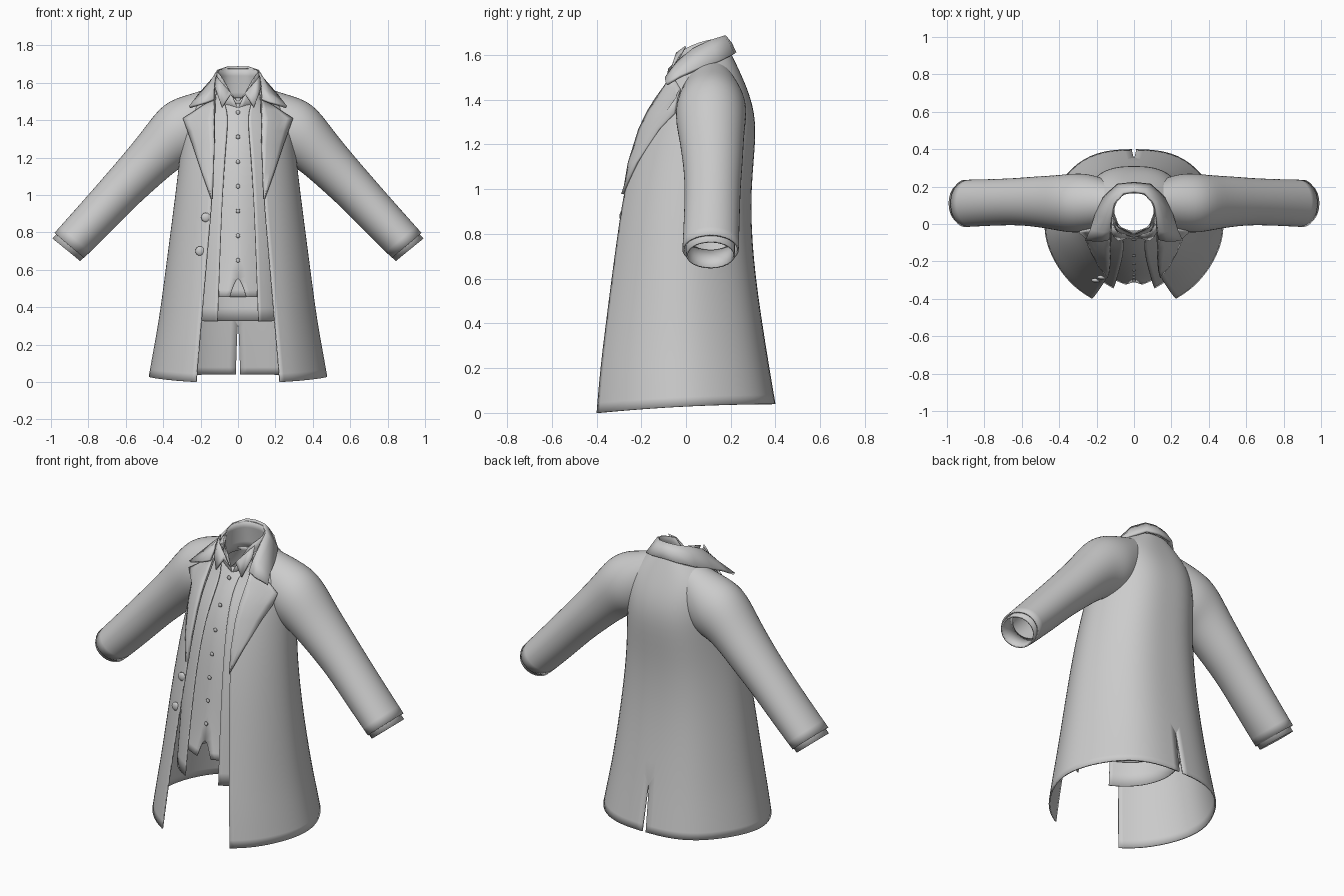
import bpy, bmesh, math
from mathutils import Vector
from mathutils.bvhtree import BVHTree

if "Cube" in bpy.data.objects:
    bpy.data.objects.remove(bpy.data.objects["Cube"])

cloth = bpy.data.materials.new("grey cloth")
cloth.use_nodes = True
cloth.diffuse_color = (0.6, 0.6, 0.6, 1)
cloth.node_tree.nodes["Principled BSDF"].inputs["Base Color"].default_value = (0.6, 0.6, 0.6, 1)


def finish(ob, angle=40):
    ob.data.materials.append(cloth)
    bpy.ops.object.select_all(action='DESELECT')
    ob.select_set(True)
    bpy.context.view_layer.objects.active = ob
    bpy.ops.object.shade_smooth_by_angle(angle=math.radians(angle))
    return ob


def loft(name, rows, closed=False, mirror=True, subsurf=0, thick=0.008):
    """Skin a sheet or tube through rows of points."""
    bm = bmesh.new()
    grid = [[bm.verts.new(p) for p in row] for row in rows]
    n = len(rows[0])
    for a, b in zip(grid, grid[1:]):
        for i in range(n if closed else n - 1):
            j = (i + 1) % n
            bm.faces.new((a[i], a[j], b[j], b[i]))
    bmesh.ops.recalc_face_normals(bm, faces=bm.faces)
    # face the sheet away from the body axis
    if sum((f.normal.dot(f.calc_center_median() - Vector((0, 0.06, 1)))) for f in bm.faces) < 0 and not closed:
        bmesh.ops.reverse_faces(bm, faces=bm.faces)
    me = bpy.data.meshes.new(name)
    bm.to_mesh(me)
    bm.free()
    ob = bpy.data.objects.new(name, me)
    bpy.context.collection.objects.link(ob)
    finish(ob)
    if mirror:
        m = ob.modifiers.new("mirror", 'MIRROR')
        m.merge_threshold = 0.0005
    if subsurf:
        s = ob.modifiers.new("smooth", 'SUBSURF')
        s.levels = s.render_levels = subsurf
        s.boundary_smooth = 'PRESERVE_CORNERS'
    if thick:
        s = ob.modifiers.new("thickness", 'SOLIDIFY')
        s.thickness = thick
    return ob


# Half cross-section from centre back to front edge, as fractions of width and depth
SECTION = [(0, 1), (.33, .99), (.63, .84), (.86, .5), (1, .1), (.98, -.25), (.84, -.6)]


def half_ring(zb, zf, w, front, back, edge, slit=0):
    mid, half = (front + back) / 2, (back - front) / 2
    pts = [(max(u * w, slit), v) for u, v in SECTION]
    pts += [((edge + .84 * w) / 2, -.86), (edge, -1)]
    return [(x, mid + v * half, zb + (zf - zb) * ((1 - v) / 2) ** 2) for x, v in pts]


# Long coat body, split at the lower back
coat = loft("coat_body", [half_ring(*r) for r in [
    (.04, 0, .485, -.4, .4, .225, .012),
    (.2, .18, .455, -.385, .373, .21, .007),
    (.36, .35, .425, -.365, .347, .195, 0),
    (.7, .7, .38, -.32, .298, .165),
    (1, 1, .34, -.278, .288, .138),
    (1.25, 1.25, .31, -.215, .318, .128),
    (1.38, 1.38, .3, -.15, .3, .126),
    (1.48, 1.47, .27, -.08, .262, .124),
    (1.56, 1.54, .19, -.04, .225, .122),
    (1.61, 1.58, .13, -.02, .2, .115)]], subsurf=2)


# Sleeves: each ring runs from an upper to a lower point
def sleeve_ring(ux, uz, lx, lz, yc, ry, n=12):
    rows = []
    for i in range(n):
        a = math.tau * i / n
        k = (1 + math.cos(a)) / 2
        rows.append((lx + (ux - lx) * k, yc + ry * math.sin(a), lz + (uz - lz) * k))
    return rows


sleeves = loft("sleeves", [sleeve_ring(*r) for r in [
    (.12, 1.59, .16, 1.2, .11, .13),
    (.26, 1.545, .24, 1.17, .115, .165),
    (.4, 1.505, .29, 1.15, .11, .165),
    (.5, 1.365, .37, 1.09, .115, .15),
    (.6, 1.24, .46, 1.01, .12, .14),
    (.72, 1.1, .55, .93, .12, .13),
    (.86, .94, .69, .785, .115, .13),
    (.985, .8, .82, .66, .11, .132)]], closed=True, subsurf=2)
loft("shirt_cuffs", [sleeve_ring(*r) for r in [
    (.92, .85, .77, .72, .11, .115),
    (.995, .77, .84, .643, .11, .115)]], closed=True, subsurf=1)

# Inner jacket, open at the front
loft("inner_jacket", [half_ring(*r) for r in [
    (.325, .325, .3, -.345, .23, .11),
    (.6, .6, .29, -.318, .23, .1),
    (1, 1, .285, -.267, .24, .085),
    (1.28, 1.28, .26, -.196, .25, .065),
    (1.43, 1.43, .22, -.1, .22, .05),
    (1.53, 1.51, .15, -.045, .19, .08),
    (1.6, 1.58, .12, -.025, .18, .105)]], subsurf=2, thick=.005)

# Waistcoat with a notch at the lower front
VEST = [(.455, .455, .27, -.325, .2, .045), (.6, .6, .27, -.307, .21, 0),
        (1, 1, .26, -.257, .22, 0), (1.28, 1.28, .24, -.186, .22, 0),
        (1.43, 1.43, .19, -.092, .19, 0), (1.52, 1.49, .13, -.045, .17, 0)]
loft("waistcoat", [half_ring(*r) for r in VEST], subsurf=2, thick=.005)

# Shirt collar stand and folded points
loft("shirt_collar", [half_ring(*r) for r in [
    (1.5, 1.46, .125, -.06, .19, 0),
    (1.6, 1.55, .118, -.04, .18, .04),
    (1.675, 1.62, .113, -.02, .17, .085)]], subsurf=1, thick=.006)
loft("collar_points", [
    [(.118, -.005, 1.64), (.095, -.045, 1.61), (.05, -.06, 1.56), (.004, -.075, 1.505)],
    [(.125, -.04, 1.58), (.108, -.07, 1.53), (.085, -.09, 1.47), (.04, -.08, 1.54)]], thick=.008)

# Coat collar from centre back to the notch
loft("coat_collar", [
    [(0, .178, 1.688), (0, .205, 1.655), (0, .225, 1.612)],
    [(.06, .168, 1.686), (.07, .195, 1.652), (.09, .215, 1.606)],
    [(.112, .11, 1.668), (.132, .125, 1.632), (.165, .145, 1.575)],
    [(.128, .03, 1.63), (.157, .035, 1.595), (.21, .05, 1.543)],
    [(.13, -.04, 1.575), (.165, -.045, 1.55), (.235, -.03, 1.51)],
    [(.13, -.085, 1.515), (.175, -.095, 1.5), (.262, -.09, 1.475)]], thick=.014)

# Lapels, draped over the coat and sleeves
graph = bpy.context.evaluated_depsgraph_get()
trees = [BVHTree.FromObject(o, graph) for o in (coat, sleeves)]


def drape(x, z, lift):
    hits = [t.ray_cast(Vector((x, -2, z)), Vector((0, 1, 0)))[0] for t in trees]
    ys = [h.y for h in hits if h]
    return (x, (min(ys) if ys else -.05) - lift, z)


lapel = []
EDGES = [((.138, .98), (.145, .98)), ((.134, 1.12), (.195, 1.12)), ((.13, 1.27), (.245, 1.27)),
         ((.13, 1.35), (.27, 1.34)), ((.13, 1.41), (.295, 1.41)), ((.13, 1.46), (.23, 1.452)),
         ((.13, 1.52), (.165, 1.495))]
for (ax, az), (bx, bz) in EDGES:
    lapel.append([drape(ax + (bx - ax) * k / 5, az + (bz - az) * k / 5, .014) for k in range(6)])
loft("lapels", lapel, thick=.012)


# Buttons
def button(name, x, y, z, r):
    bpy.ops.mesh.primitive_uv_sphere_add(segments=12, ring_count=8, radius=r, location=(x, y, z))
    ob = bpy.context.object
    ob.name = name
    ob.scale = (1, .5, 1)
    finish(ob, 60)


def vest_front(z):
    for a, b in zip(VEST, VEST[1:]):
        if a[1] <= z <= b[1]:
            return a[3] + (b[3] - a[3]) * (z - a[1]) / (b[1] - a[1])
    return VEST[-1][3]


for i in range(7):
    z = .65 + i * .132
    button("waistcoat_button", 0, vest_front(z) - .002, z, .012)
for x, z in ((-.172, .88), (-.203, .7)):
    button("coat_button", x, drape(-x, z, .004)[1], z, .025)
